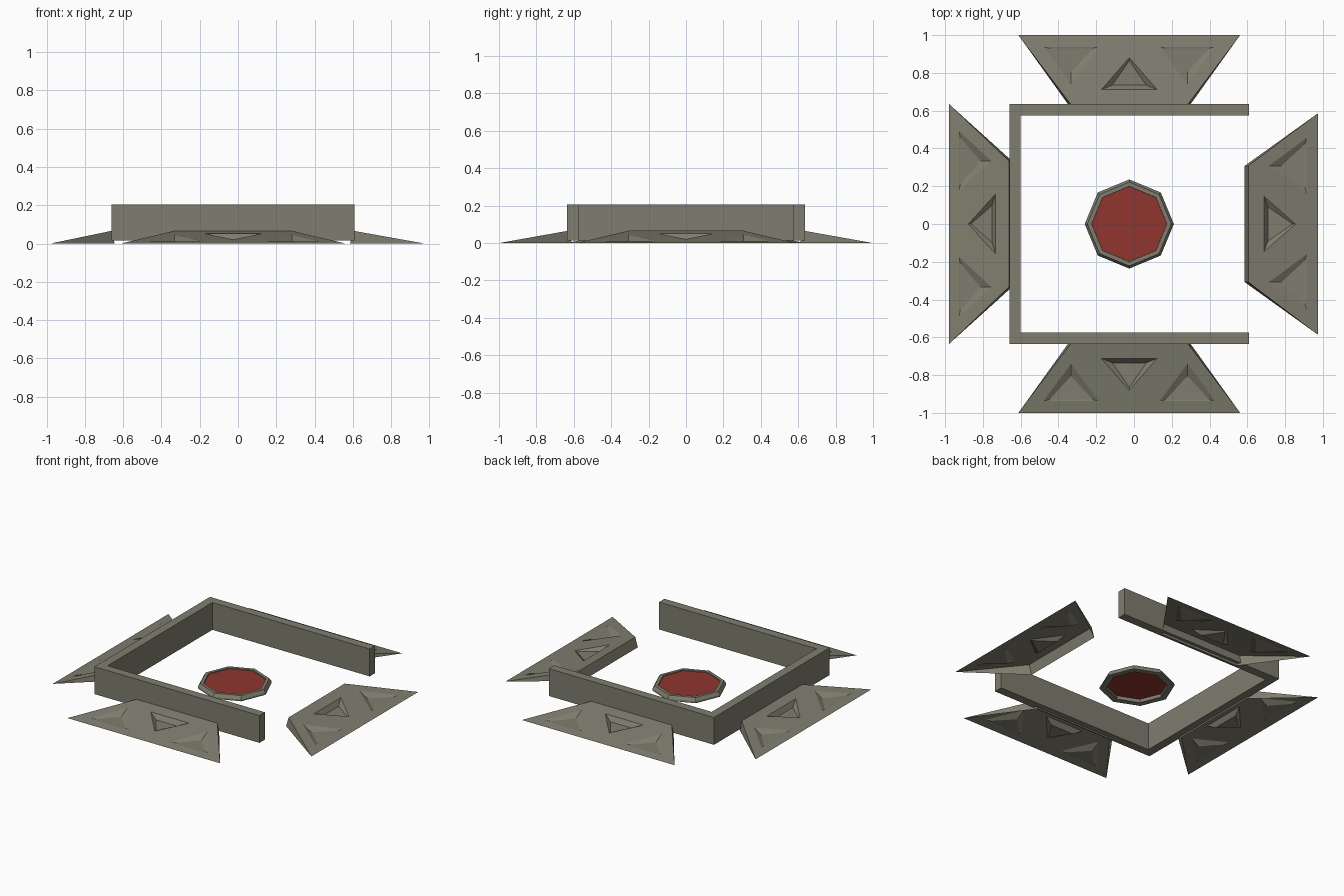
import bpy, bmesh, math
from mathutils import Vector, Matrix
from mathutils.geometry import tessellate_polygon

if "Cube" in bpy.data.objects:
    bpy.data.objects.remove(bpy.data.objects["Cube"])


def material(name, color):
    m = bpy.data.materials.new(name)
    m.diffuse_color = (*color, 1)
    m.use_nodes = True
    m.node_tree.nodes["Principled BSDF"].inputs["Base Color"].default_value = m.diffuse_color
    return m


STONE = material("grey_stone", (0.215, 0.207, 0.158))
RED = material("dull_red", (0.28, 0.036, 0.028))


def finish(name, bm, mat):
    me = bpy.data.meshes.new(name)
    bm.to_mesh(me)
    bm.free()
    me.materials.append(mat)
    ob = bpy.data.objects.new(name, me)
    bpy.context.collection.objects.link(ob)
    return ob


# Ramp plates: open-bottomed wedges with three triangular pits each
HALF_OUT, HALF_IN, RUN, RISE = 0.587, 0.307, 0.37, 0.066


def on_slope(u, v):
    return Vector((u, v, RISE * v / RUN))


def ramp(name, origin, angle, su=1.0, sv=1.0):
    bm = bmesh.new()
    outline = [on_slope(-HALF_OUT, 0), on_slope(HALF_OUT, 0),
               on_slope(HALF_IN, RUN), on_slope(-HALF_IN, RUN)]
    # each pit: opening corners, floor corners, floor height
    pits = [([(-0.147, 0.288), (0.147, 0.288), (0, 0.12)],
             [(-0.09, 0.265), (0.09, 0.265), (0, 0.135)], 0.019)]
    for c in (-0.308, 0.308):
        pits.append(([(c - 0.147, 0.062), (c + 0.147, 0.062), (c, 0.26)],
                     [(c - 0.115, 0.07), (c + 0.115, 0.07), (c, 0.195)], 0.0095))
    loops = [outline] + [[on_slope(*p) for p in top] for top, _, _ in pits]
    flat = [[Vector((p.x, p.y, 0)) for p in l] for l in loops]
    verts = [[bm.verts.new(p) for p in l] for l in loops]
    every = [v for l in verts for v in l]
    for tri in tessellate_polygon(flat):
        bm.faces.new([every[i] for i in tri])
    # pit walls and floors
    for (_, floor, z), rim in zip(pits, verts[1:]):
        low = [bm.verts.new((u, v, z)) for u, v in floor]
        for i in range(3):
            j = (i + 1) % 3
            bm.faces.new((rim[i], rim[j], low[j], low[i]))
        bm.faces.new(low)
    # inner face and side faces down to the ground
    a, b, c, d = verts[0]
    c0 = bm.verts.new((HALF_IN, RUN + 0.02, 0))
    d0 = bm.verts.new((-HALF_IN, RUN + 0.02, 0))
    bm.faces.new((c, d, d0, c0))
    bm.faces.new((b, c, c0))
    bm.faces.new((a, d0, d))
    bmesh.ops.recalc_face_normals(bm, faces=bm.faces[:])
    if sum(f.normal.z * f.calc_area() for f in bm.faces) < 0:
        bmesh.ops.reverse_faces(bm, faces=bm.faces[:])
    bm.transform(Matrix.Translation((*origin, 0))
                 @ Matrix.Rotation(math.radians(angle), 4, 'Z')
                 @ Matrix.Diagonal((su, sv, 1, 1)))
    return finish(name, bm, STONE)


ramp("front_ramp", (-0.025, -1.0), 0)
ramp("right_ramp", (0.975, 0), 90)
ramp("back_ramp", (-0.025, 1.0), 180)
ramp("left_ramp", (-0.98, 0), 270, 1.083, 0.86)


# Three-sided wall, one U-shaped outline raised to a solid
bm = bmesh.new()
plan = [(0.61, -0.635), (0.61, -0.575), (-0.6, -0.575), (-0.6, 0.575),
        (0.61, 0.575), (0.61, 0.635), (-0.66, 0.635), (-0.66, -0.635)]
base = bm.faces.new([bm.verts.new((x, y, 0.015)) for x, y in plan])
up = bmesh.ops.extrude_face_region(bm, geom=[base], use_keep_orig=True)
bmesh.ops.translate(bm, vec=(0, 0, 0.19),
                    verts=[g for g in up["geom"] if isinstance(g, bmesh.types.BMVert)])
bmesh.ops.recalc_face_normals(bm, faces=bm.faces[:])
finish("wall", bm, STONE)


# Octagonal centre rim, swept from a small cross-section
CX, SIDES = -0.025, 8


def ring_points(bm, r, z):
    return [bm.verts.new((CX + r * math.cos(2 * math.pi * i / SIDES),
                          r * math.sin(2 * math.pi * i / SIDES), z))
            for i in range(SIDES)]


bm = bmesh.new()
section = [(0.236, 0.0), (0.236, 0.012), (0.222, 0.033), (0.2, 0.033), (0.194, 0.0)]
rings = [ring_points(bm, r, z) for r, z in section]
for k in range(len(rings)):
    p, q = rings[k], rings[(k + 1) % len(rings)]
    for i in range(SIDES):
        j = (i + 1) % SIDES
        bm.faces.new((p[i], p[j], q[j], q[i]))
bmesh.ops.recalc_face_normals(bm, faces=bm.faces[:])
finish("centre_rim", bm, STONE)

# Red panel inside the rim
bm = bmesh.new()
bm.faces.new(ring_points(bm, 0.199, 0.027))
finish("centre_panel", bm, RED)
